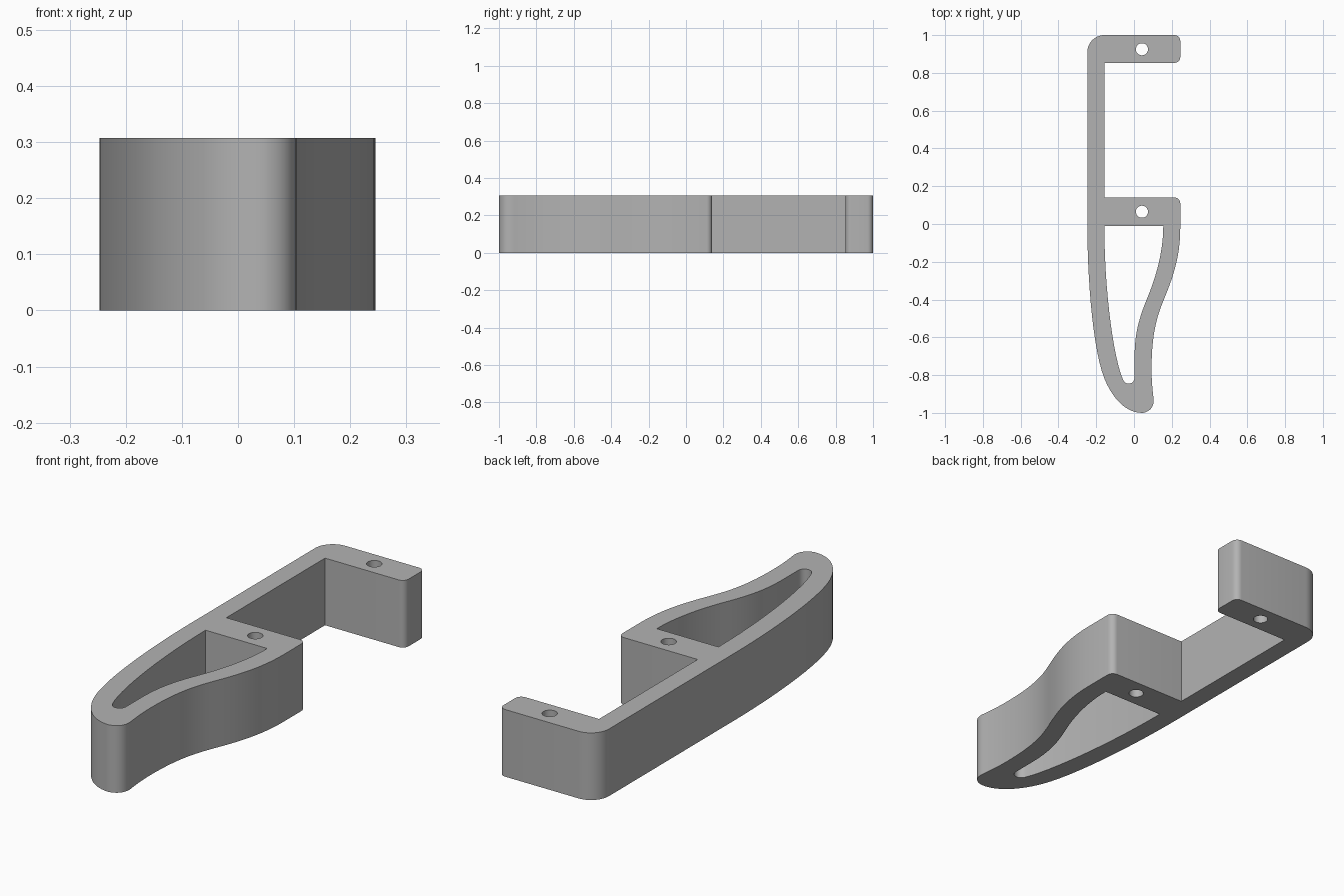
import bpy
import bmesh
import math
from mathutils import Vector
from mathutils.geometry import interpolate_bezier

HEIGHT = 0.307

cube = bpy.data.objects.get("Cube")
if cube:
    bpy.data.objects.remove(cube, do_unlink=True)


def arc(cx, cy, r, start, end, steps):
    """Points along a circular arc, angles in degrees."""
    angles = [math.radians(start + (end - start) * i / steps) for i in range(steps + 1)]
    return [(cx + r * math.cos(a), cy + r * math.sin(a)) for a in angles]


def bezier_chain(start, *segments, steps=14):
    """Points along joined cubic curves; each segment is (handle, handle, end)."""
    points = [start]
    for h1, h2, end in segments:
        corners = [Vector((*p, 0)) for p in (points[-1], h1, h2, end)]
        points += [(p.x, p.y) for p in interpolate_bezier(*corners, steps)[1:]]
    return points


def extrude_profile(name, loops, height, material):
    """Fill an outline with its holes and extrude it upwards."""
    bm = bmesh.new()
    edges = []
    for loop in loops:
        verts = [bm.verts.new((x, y, 0)) for x, y in loop]
        edges += [bm.edges.new((v, verts[i - 1])) for i, v in enumerate(verts)]
    bmesh.ops.triangle_fill(bm, edges=edges, use_beauty=True)
    result = bmesh.ops.extrude_face_region(bm, geom=bm.faces[:], use_keep_orig=True)
    top = [g for g in result["geom"] if isinstance(g, bmesh.types.BMVert)]
    bmesh.ops.translate(bm, verts=top, vec=(0, 0, height))
    bmesh.ops.recalc_face_normals(bm, faces=bm.faces[:])
    mesh = bpy.data.meshes.new(name)
    bm.to_mesh(mesh)
    bm.free()
    mesh.materials.append(material)
    obj = bpy.data.objects.new(name, mesh)
    bpy.context.collection.objects.link(obj)
    return obj


grey = bpy.data.materials.new("plain grey")
grey.use_nodes = True
colour = (0.45, 0.45, 0.45, 1)
grey.diffuse_color = colour
grey.node_tree.nodes["Principled BSDF"].inputs["Base Color"].default_value = colour

# Outer outline: back arm, spine notch, middle arm
outline = arc(-0.157, 0.91, 0.09, 180, 90, 12)
outline += arc(0.215, 0.97, 0.03, 90, 0, 6)
outline += arc(0.215, 0.883, 0.03, 0, -90, 6)
outline += [(-0.157, 0.853), (-0.157, 0.14)]
outline += arc(0.215, 0.11, 0.03, 90, 0, 6)

# Outer outline: wavy grip, rounded tip, bowed side
outline += bezier_chain(
    (0.245, -0.02),
    ((0.245, -0.2), (0.19, -0.32), (0.15, -0.42)),
    ((0.11, -0.52), (0.093, -0.62), (0.093, -0.77)),
    ((0.093, -0.83), (0.098, -0.88), (0.103, -0.92)),
    ((0.11, -0.965), (0.085, -0.995), (0.045, -1.0)),
    ((-0.04, -1.0), (-0.11, -0.93), (-0.156, -0.82)),
    ((-0.22, -0.66), (-0.247, -0.28), (-0.247, 0)),
)

# Tapered opening in the grip
opening = bezier_chain(
    (-0.157, -0.01),
    ((-0.157, -0.35), (-0.11, -0.7), (-0.06, -0.82)),
    ((-0.053, -0.837), (-0.043, -0.845), (-0.029, -0.845)),
    ((-0.01, -0.845), (0.003, -0.832), (0.003, -0.81)),
    ((0.003, -0.78), (0.003, -0.74), (0.003, -0.71)),
    ((0.003, -0.57), (0.03, -0.49), (0.075, -0.38)),
    ((0.12, -0.27), (0.155, -0.14), (0.155, -0.01)),
)

# Screw holes through both arms
holes = [arc(0.042, y, 0.032, 0, 360, 32)[:-1] for y in (0.925, 0.065)]

bracket = extrude_profile("hook_bracket", [outline, opening] + holes, HEIGHT, grey)

bpy.ops.object.select_all(action="DESELECT")
bracket.select_set(True)
bpy.context.view_layer.objects.active = bracket
bpy.ops.object.shade_smooth_by_angle(angle=math.radians(30))
